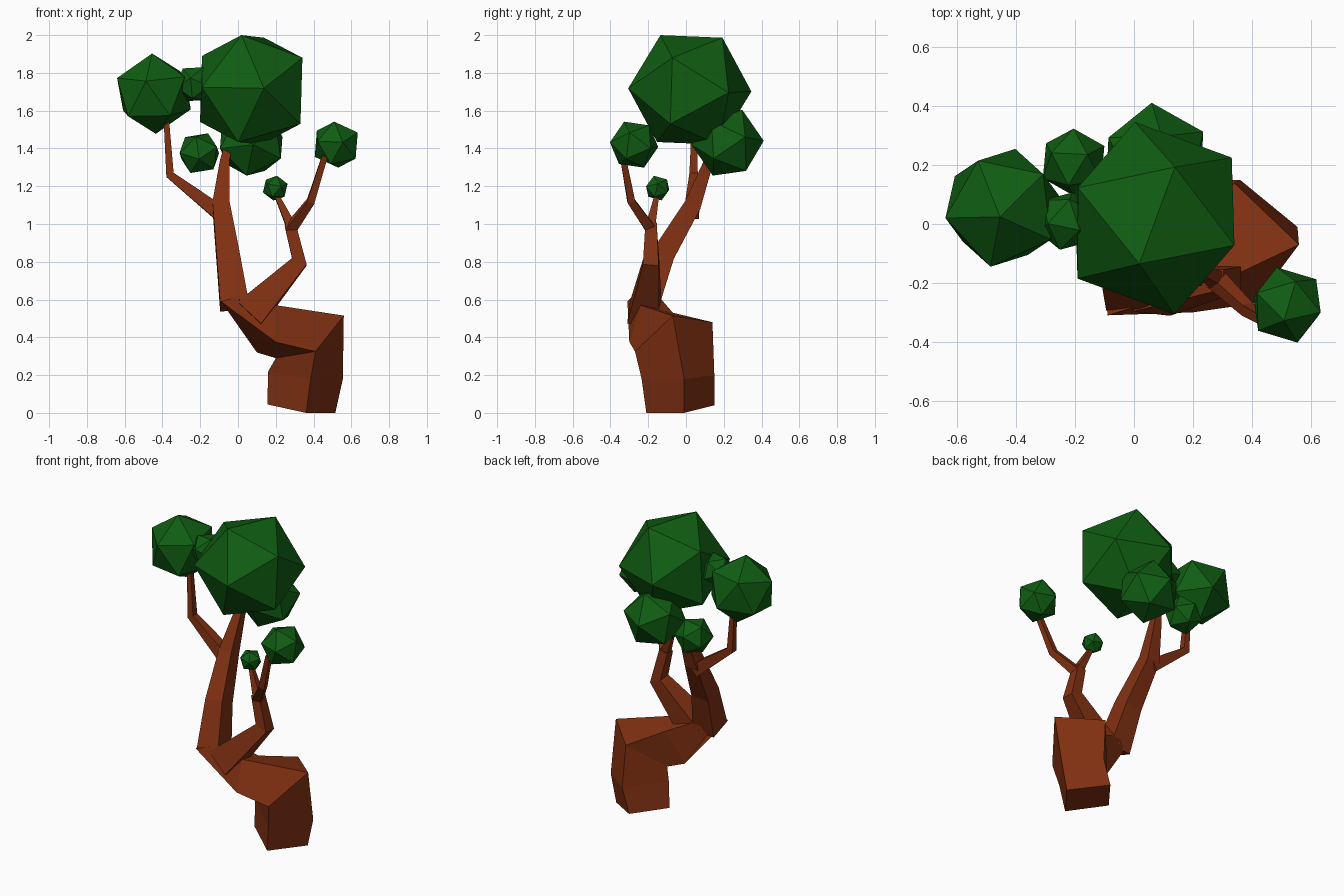
import bpy, bmesh
from mathutils import Vector, Matrix

cube = bpy.data.objects.get("Cube")
if cube:
    bpy.data.objects.remove(cube, do_unlink=True)


def make_material(name, color):
    mat = bpy.data.materials.new(name)
    mat.use_nodes = True
    mat.diffuse_color = (*color, 1)
    mat.node_tree.nodes["Principled BSDF"].inputs["Base Color"].default_value = (*color, 1)
    return mat


bark = make_material("bark brown", (0.22, 0.03, 0.006))
leaf = make_material("leaf green", (0.005, 0.11, 0.006))


def finish(bm, name, mat):
    bmesh.ops.recalc_face_normals(bm, faces=bm.faces)
    mesh = bpy.data.meshes.new(name)
    bm.to_mesh(mesh)
    bm.free()
    mesh.materials.append(mat)
    obj = bpy.data.objects.new(name, mesh)
    bpy.context.collection.objects.link(obj)
    return obj


def loft(name, rings):
    """Join four-sided rings into a closed, flat-faced limb."""
    bm = bmesh.new()
    loops = [[bm.verts.new(p) for p in ring] for ring in rings]
    for low, high in zip(loops, loops[1:]):
        for i in range(4):
            j = (i + 1) % 4
            bm.faces.new((low[i], low[j], high[j], high[i]))
    bm.faces.new(loops[0][::-1])
    bm.faces.new(loops[-1])
    finish(bm, name, bark)


def branch(name, *stations):
    """Square limb through stations of (x, y, z, half width)."""
    points = [Vector(s[:3]) for s in stations]
    rings = []
    for i, p in enumerate(points):
        along = (points[min(i + 1, len(points) - 1)] - points[max(i - 1, 0)]).normalized()
        side = Vector((1, 0, 0))
        side = (side - along * side.dot(along)).normalized()
        up = along.cross(side)
        r = stations[i][3]
        rings.append([p + side * a * r + up * b * r
                      for a, b in ((-1, -1), (1, -1), (1, 1), (-1, 1))])
    loft(name, rings)


def frame(a, b):
    """Rotation whose z axis is a, with b in its xz plane."""
    z = Vector(a).normalized()
    x = (Vector(b) - z * z.dot(Vector(b))).normalized()
    return Matrix((x, z.cross(x), z)).transposed()


def foliage(name, center, radius, corner, neighbor):
    """Twenty-sided clump, turned so two adjacent corners face given directions."""
    bm = bmesh.new()
    bmesh.ops.create_icosphere(bm, subdivisions=1, radius=radius)
    bm.verts.ensure_lookup_table()
    v = bm.verts[0]
    source = frame(v.co, v.link_edges[0].other_vert(v).co)
    turn = frame(corner, neighbor) @ source.transposed()
    bmesh.ops.transform(bm, matrix=Matrix.Translation(center) @ turn.to_4x4(), verts=bm.verts)
    finish(bm, name, leaf)


# Bent trunk: upright stump, elbow, then leaning up to the fork
loft("trunk", [
    [(.36, -.21, 0), (.515, -.01, 0), (.31, .15, .04), (.155, -.05, .045)],
    [(.385, -.235, .18), (.555, -.01, .18), (.36, .15, .2), (.16, -.05, .22)],
    [(.41, -.27, .325), (.56, -.07, .515), (.34, .14, .48), (.2, -.09, .29)],
    [(.2, -.3, .375), (.2, -.24, .57), (.2, -.07, .53), (.1, -.13, .32)],
    [(-.09, -.31, .59), (.04, -.27, .63), (.05, -.13, .6), (-.1, -.16, .62)],
])

# Limbs
branch("main_limb", (-.02, -.22, .57, .075), (-.055, -.12, .84, .06),
       (-.09, .035, 1.1, .045), (-.07, .12, 1.33, .025), (-.04, .17, 1.45, .018))
branch("right_limb", (-.1, .03, 1.06, .04), (-.36, .04, 1.26, .022), (-.38, .045, 1.56, .014))
branch("left_limb", (.06, -.22, .52, .085), (.325, -.185, .8, .042), (.275, -.185, 1.0, .03))
branch("left_outer_twig", (.275, -.185, .97, .028), (.385, -.29, 1.12, .02), (.46, -.335, 1.36, .015))
branch("left_inner_twig", (.285, -.19, .98, .026), (.205, -.155, 1.15, .012))

# Foliage clumps
foliage("crown_foliage", (.07, .02, 1.71), .333, (-.05, -.15, .28), (.07, -.33, 0))
foliage("right_foliage", (-.445, .055, 1.69), .215, (-.01, -.03, .21), (-.04, -.19, .07))
foliage("right_small_foliage", (-.23, .01, 1.74), .105, (-.02, -.09, .03), (-.06, 0, .08))
foliage("back_right_foliage", (-.205, .21, 1.375), .118, (0, .11, .03), (.1, .055, 0))
foliage("back_foliage", (.07, .22, 1.43), .192, (-.01, .19, .01), (.17, .075, .03))
foliage("left_foliage", (.52, -.275, 1.42), .133, (-.01, -.05, .115), (.035, -.125, .01))
foliage("left_small_foliage", (.197, -.15, 1.19), .069, (.01, -.02, .065), (.03, -.06, .02))
